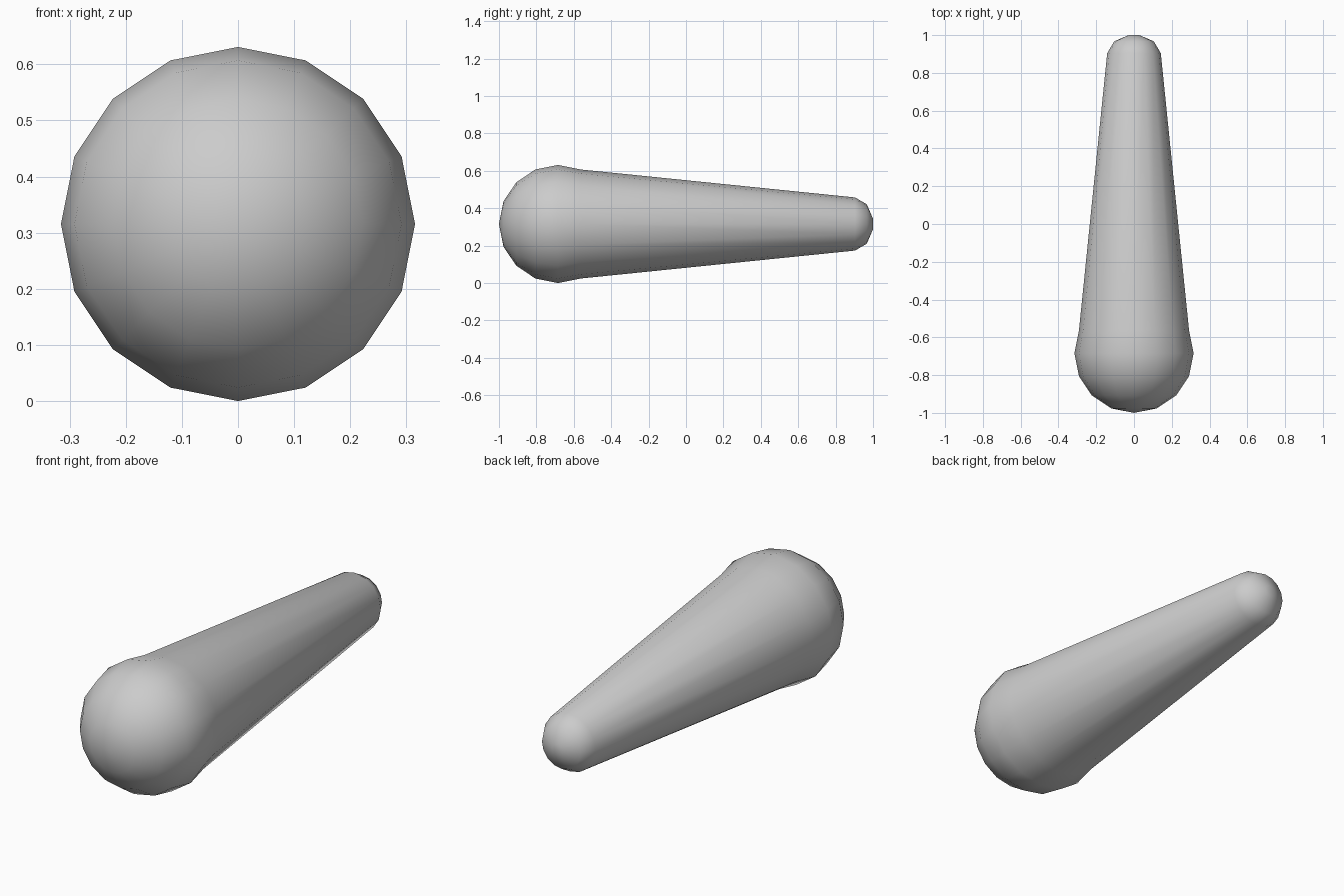
import bpy, bmesh, math

if "Cube" in bpy.data.objects:
    bpy.data.objects.remove(bpy.data.objects["Cube"])

SIDES = 16
R = 0.3155
CENTRE_Y = -1 + R

# Profile as (y, radius): round heavy end, straight taper, small rounded tip
profile = [(CENTRE_Y - R * math.cos(math.radians(22.5 * i)),
            R * math.sin(math.radians(22.5 * i))) for i in range(6)]
profile += [(0.904, 0.142), (0.967, 0.105), (1.0, 0.028), (1.0, 0.0)]


def lathe(name, points, z):
    """Revolve a closed profile around the y axis at height z."""
    bm = bmesh.new()
    rings = []
    for y, r in points:
        n = SIDES if r > 1e-6 else 1
        rings.append([bm.verts.new((r * math.sin(2 * math.pi * k / SIDES), y,
                                    z + r * math.cos(2 * math.pi * k / SIDES)))
                      for k in range(n)])
    for a, b in zip(rings, rings[1:]):
        for k in range(SIDES):
            j = (k + 1) % SIDES
            corners = [a[k % len(a)], a[j % len(a)], b[j % len(b)], b[k % len(b)]]
            bm.faces.new(list(dict.fromkeys(corners)))
    bmesh.ops.recalc_face_normals(bm, faces=bm.faces)
    for f in bm.faces:
        f.smooth = True
    mesh = bpy.data.meshes.new(name)
    bm.to_mesh(mesh)
    bm.free()
    obj = bpy.data.objects.new(name, mesh)
    bpy.context.collection.objects.link(obj)
    return obj


# Tapered club body
lathe("tapered_club", profile, R)
